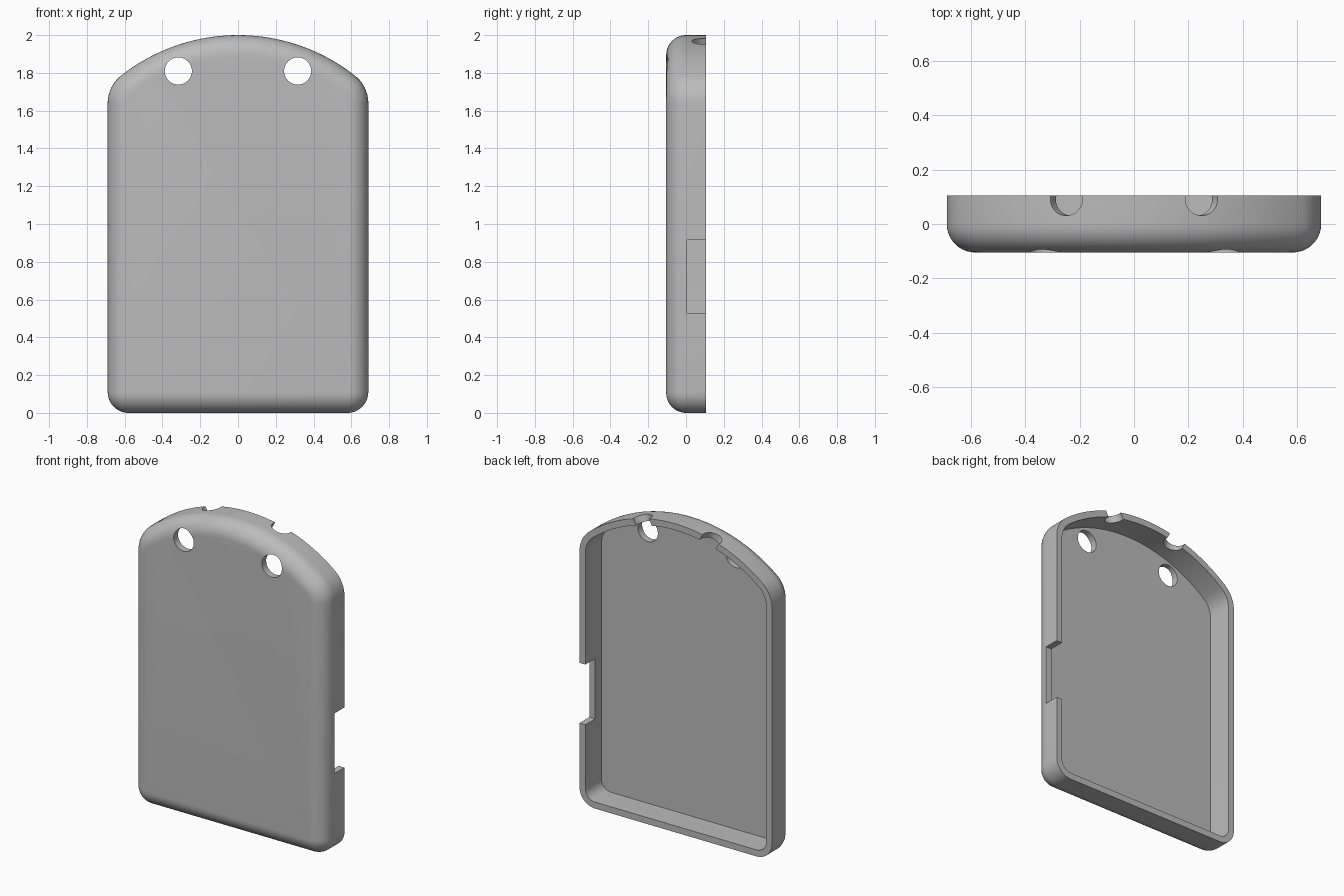
import bpy, bmesh
from math import sin, cos, pi, sqrt, radians, atan2
from mathutils import Vector

if "Cube" in bpy.data.objects:
    bpy.data.objects.remove(bpy.data.objects["Cube"])

HALF_W, HALF_D = 0.69, 0.105
TOP_R, CORNER_R, SHOULDER_R = 1.0, 0.11, 0.184
WALL, FLOOR, FILLET = 0.042, 0.045, 0.105

grey = bpy.data.materials.new("plain grey")
grey.use_nodes = True
colour = (0.5, 0.5, 0.5, 1)
grey.diffuse_color = colour
grey.node_tree.nodes["Principled BSDF"].inputs["Base Color"].default_value = colour


def arc(cx, cz, r, a0, a1, n):
    return [(cx + r * cos(a0 + (a1 - a0) * i / n),
             cz + r * sin(a0 + (a1 - a0) * i / n)) for i in range(n + 1)]


def outline(inset):
    """Arched outline, moved inwards by inset."""
    sx = HALF_W - SHOULDER_R
    sz = 1 + sqrt((TOP_R - SHOULDER_R) ** 2 - sx ** 2)
    tangent = atan2(sz - 1, sx)
    half = arc(HALF_W - CORNER_R, CORNER_R, CORNER_R - inset, -pi / 2, 0, 10)
    half += arc(sx, sz, SHOULDER_R - inset, 0, tangent, 10)
    half += arc(0, 1, TOP_R - inset, tangent, pi / 2, 20)[1:]
    return half + [(-x, z) for x, z in reversed(half[:-1])]


# Tray shell: floor, inner wall, rim, outer wall and rounded front edge
rings = [(WALL, FLOOR - HALF_D), (WALL, HALF_D), (0, HALF_D)]
for i in range(11):
    a = i / 10 * pi / 2
    rings.append((FILLET * (1 - cos(a)), FILLET - HALF_D - FILLET * sin(a)))
bm = bmesh.new()
loops = [[bm.verts.new((x, y, z)) for x, z in outline(d)] for d, y in rings]
for a, b in zip(loops, loops[1:]):
    for i in range(len(a)):
        j = (i + 1) % len(a)
        bm.faces.new((a[i], a[j], b[j], b[i]))
bm.faces.new(loops[0])
bm.faces.new(loops[-1])
bmesh.ops.recalc_face_normals(bm, faces=bm.faces)
mesh = bpy.data.meshes.new("case_shell")
bm.to_mesh(mesh)
bm.free()
shell = bpy.data.objects.new("case_shell", mesh)
bpy.context.collection.objects.link(shell)
mesh.materials.append(grey)

# Cutters: front holes, tilted top holes and the side notch
cutters = []


def keep_cutter(name):
    ob = bpy.context.object
    ob.name = name
    ob.hide_render = True
    ob.data.materials.append(grey)
    cutters.append(ob)
    return ob


for side, label in ((1, "left"), (-1, "right")):
    bpy.ops.mesh.primitive_cylinder_add(vertices=48, radius=0.072, depth=0.2,
                                        location=(side * 0.316, -HALF_D, 1.81),
                                        rotation=(pi / 2, 0, 0))
    keep_cutter(label + "_front_hole_cutter")
    bpy.ops.mesh.primitive_cylinder_add(vertices=48, radius=0.059, depth=0.24,
                                        location=(side * 0.25, 0.09, 1.968),
                                        rotation=(0, side * radians(28), 0))
    keep_cutter(label + "_top_hole_cutter")
bpy.ops.mesh.primitive_cube_add(size=1, location=(HALF_W, 0.105, 0.72))
keep_cutter("side_notch_cutter").scale = (0.2, 0.2, 0.39)

bpy.ops.object.select_all(action='DESELECT')
shell.select_set(True)
bpy.context.view_layer.objects.active = shell
for ob in cutters:
    mod = shell.modifiers.new(ob.name, 'BOOLEAN')
    mod.operation, mod.solver, mod.object = 'DIFFERENCE', 'EXACT', ob
    bpy.ops.object.modifier_apply(modifier=mod.name)
for ob in cutters:
    bpy.data.objects.remove(ob)
bpy.ops.object.shade_smooth_by_angle(angle=radians(30))
